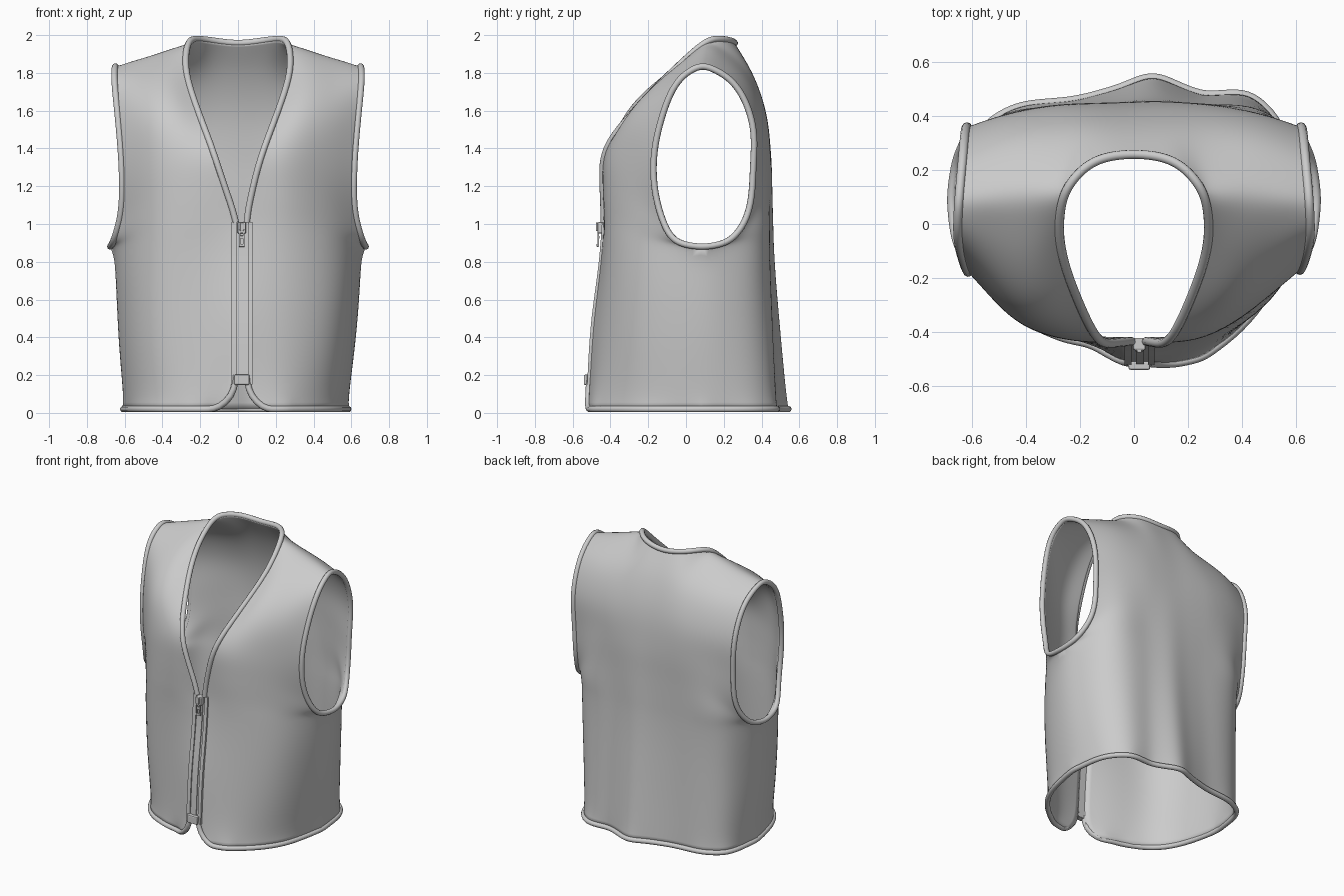
import bpy, bmesh, math
from mathutils import Vector as V

if "Cube" in bpy.data.objects:
    bpy.data.objects.remove(bpy.data.objects["Cube"])

N = 12  # grid rows per key row
A = 2 * N  # grid row where the armholes begin

# Front half panel: key rows from hem to shoulder, each from centre edge to side edge
FRONT = [
    [(.03, -.52, .02), (.27, -.475, .02), (.49, -.265, .02), (.59, .09, .02)],
    [(.03, -.495, .45), (.28, -.44, .45), (.53, -.275, .45), (.65, .09, .45)],
    [(.03, -.445, .87), (.28, -.42, .87), (.54, -.255, .87), (.68, .09, .875)],
    [(.03, -.435, 1.02), (.26, -.425, 1.0), (.51, -.27, .98), (.66, -.06, .91)],
    [(.07, -.44, 1.18), (.25, -.43, 1.16), (.48, -.29, 1.13), (.62, -.135, 1.05)],
    [(.13, -.435, 1.38), (.27, -.415, 1.36), (.46, -.30, 1.33), (.615, -.175, 1.3)],
    [(.205, -.29, 1.58), (.32, -.315, 1.58), (.48, -.25, 1.56), (.635, -.13, 1.56)],
    [(.28, -.05, 1.83), (.38, -.11, 1.79), (.52, -.08, 1.77), (.655, -.03, 1.775)],
    [(.265, .12, 1.985), (.39, .11, 1.94), (.52, .10, 1.895), (.65, .09, 1.85)]]
# Back half panel: key rows from hem to shoulder, each from the middle to the side edge
BACK = [
    [(0, .50, .02), (.15, .495, .02), (.30, .48, .02), (.52, .38, .02), (.59, .09, .02)],
    [(0, .47, .45), (.15, .47, .45), (.30, .46, .45), (.54, .37, .45), (.65, .09, .45)],
    [(0, .45, .87), (.15, .45, .87), (.30, .445, .87), (.54, .38, .87), (.68, .09, .875)],
    [(0, .45, 1.0), (.15, .45, 1.0), (.29, .445, .99), (.52, .40, .98), (.66, .23, .91)],
    [(0, .45, 1.15), (.15, .45, 1.15), (.28, .445, 1.14), (.48, .41, 1.12), (.62, .325, 1.04)],
    [(0, .45, 1.35), (.15, .45, 1.35), (.28, .445, 1.34), (.47, .41, 1.33), (.615, .355, 1.3)],
    [(0, .42, 1.6), (.15, .425, 1.59), (.28, .425, 1.57), (.47, .40, 1.55), (.625, .355, 1.53)],
    [(0, .35, 1.8), (.15, .35, 1.8), (.27, .335, 1.79), (.46, .31, 1.77), (.635, .25, 1.755)],
    [(0, .26, 1.955), (.16, .23, 1.975), (.265, .12, 1.985), (.46, .11, 1.915), (.65, .09, 1.85)]]


def clamp(t):
    return max(0.0, min(1.0, t))


def spline(pts, n, breaks=()):
    """Smooth curve through pts (chord-length tangents), with corners at the break indices."""
    pts = [V(p) for p in pts]
    stops = [0, *breaks, len(pts) - 1]
    out = [pts[0]]
    for a, b in zip(stops, stops[1:]):
        q = pts[a:b + 1]
        q = [2 * q[0] - q[1]] + q + [2 * q[-1] - q[-2]]
        for i in range(1, len(q) - 2):
            p0, p1, p2, p3 = q[i - 1:i + 3]
            e, f, g = p1 - p0, p2 - p1, p3 - p2
            d, c, h = e.length, f.length, g.length
            m1 = (e / d * c + f / c * d) * (c / (d + c))
            m2 = (f / c * h + g / h * c) * (c / (c + h))
            for k in range(1, n + 1):
                t = k / n
                s = t * t * (3 - 2 * t)
                out.append(p1 * (1 - s) + p2 * s + m1 * (t * (1 - t) ** 2) - m2 * (t * t * (1 - t)))
    return out


def drape(p):
    """Rounded front corners, off-centre opening and cloth folds."""
    x, y, z = p
    w = clamp(-y / .3)
    near = clamp(1 - abs(x) / .3) * w
    s = 1 if x > 0 else -1
    nx = x + .02 * near * clamp((1.3 - z) / .3) + s * .1 * near * clamp((.2 - z) / .18) ** 3.5
    if x < 0:
        y += .07 * clamp(1 - z) * w * clamp((abs(nx) - .03) / .12)
        y -= .05 * w * math.exp(-((x + .46) / .13) ** 2)
        nx -= .025 * clamp(1 - z / .6) * clamp(abs(x) / .6)
    fade = clamp(1 - z / 1.4) * clamp((y - .1) / .25)
    for cx, wd, amp in ((.07, .1, .045), (.43, .09, .035), (.26, .06, -.01), (-.25, .15, -.035), (-.5, .08, -.01)):
        y += amp * fade * math.exp(-((x - cx) / wd) ** 2)
    return V((nx, y, z))


def panel(rows, n, sides, row_breaks):
    """Dense grid through the key rows; side columns turn a corner at the armhole."""
    cols = [spline(c, N, (2,) if i in sides else ()) for i, c in enumerate(zip(*rows))]
    keys = list(zip(*cols))
    return [[drape(p) for p in spline(r, n, row_breaks if j == len(keys) - 1 else ())]
            for j, r in enumerate(keys)]


def flip(p):
    return (-p[0], p[1], p[2])


def relax(pts, times, cyclic=False):
    """Smooth a line of shared points in place."""
    m = len(pts)
    for _ in range(times):
        old = [p.copy() for p in pts]
        for i in range(0 if cyclic else 1, m if cyclic else m - 1):
            pts[i][:] = (old[i - 1] + 2 * old[i] + old[(i + 1) % m]) / 4


right = panel(FRONT, 8, (3,), ())
left = panel([[flip(p) for p in r] for r in FRONT], 8, (3,), ())
back = panel([[flip(p) for p in r[:0:-1]] + r for r in BACK], 12, (0, 8), (2, 6))
# Share the points of the shoulder and side seams
right[-1], left[-1] = back[-1][72:], back[-1][24::-1]
for i in range(A + 1):
    right[i][-1], left[i][-1] = back[i][96], back[i][0]

# Soften armhole and neck lines
armholes = {name: [r[-1] for r in front[A:]] + [r[col] for r in back[-2:A:-1]]
            for name, front, col in (("right", right, 96), ("left", left, 0))}
for loop in armholes.values():
    relax(loop, 20, True)
redge, ledge = [r[0] for r in right], [r[0] for r in left]
neck = ([p for p in redge[:-1] if p.z > 1] + back[-1][72:23:-1] + [p for p in ledge[-2::-1] if p.z > 1])
relax(neck, 25)


def add_mesh(name, bm):
    bmesh.ops.recalc_face_normals(bm, faces=bm.faces)
    me = bpy.data.meshes.new(name)
    bm.to_mesh(me)
    bm.free()
    ob = bpy.data.objects.new(name, me)
    bpy.context.collection.objects.link(ob)
    return ob


def skin(bm, grid, loop=False):
    vs = [[bm.verts.new(p) for p in r] for r in grid]
    for a, b in zip(vs, vs[1:]):
        for i in range(len(a) if loop else len(a) - 1):
            j = (i + 1) % len(a)
            bm.faces.new((a[i], a[j], b[j], b[i]))
    return vs


# Cloth shell, relaxed inside its borders
bm = bmesh.new()
for g in (right, left, back):
    skin(bm, g)
bmesh.ops.remove_doubles(bm, verts=bm.verts, dist=.0005)
inner = [v for v in bm.verts if not v.is_boundary]
for _ in range(30):
    bmesh.ops.smooth_vert(bm, verts=inner, factor=.5, use_axis_x=True, use_axis_y=True, use_axis_z=True)
vest = add_mesh("vest_cloth", bm)
# Make sure the cloth faces outwards, then thicken it inwards
if sum(f.normal.y * f.center.y * f.area for f in vest.data.polygons) < 0:
    vest.data.flip_normals()
for f in vest.data.polygons:
    f.use_smooth = True
mod = vest.modifiers.new("thickness", 'SOLIDIFY')
mod.thickness, mod.offset = .016, -1


# Piped edges
def piping(name, pts, cyclic=False, r=.017):
    cu = bpy.data.curves.new(name, 'CURVE')
    cu.dimensions, cu.bevel_depth, cu.bevel_resolution, cu.use_fill_caps = '3D', r, 3, True
    path = [pts[0]]
    for p in pts[1:]:
        if (p - path[-1]).length > .004:
            path.append(p)
    sp = cu.splines.new('POLY')
    sp.points.add(len(path) - 1)
    for q, p in zip(sp.points, path):
        q.co = (*p, 1)
    sp.use_cyclic_u = cyclic
    bpy.context.collection.objects.link(bpy.data.objects.new(name, cu))


for name, loop in armholes.items():
    piping("armhole_piping_" + name, loop, True)
piping("neck_piping", neck)
low = [i for i, p in enumerate(redge) if 0 < i and p.z < .22]
hem = [redge[i] for i in low[::-1]] + right[0] + back[0][95:0:-1] + left[0][::-1] + [ledge[i] for i in low]
hem = [p.copy() for p in hem]
relax(hem, 3)
piping("hem_piping", hem)

# Zip tapes and chain follow the front opening
mid = [(a + b) / 2 for a, b in zip(redge, ledge)]


def at(z):
    for a, b in zip(mid, mid[1:]):
        if a.z <= z <= b.z:
            return V((.02, a.y + (b.y - a.y) * (z - a.z) / (b.z - a.z), z))


def strip(name, x0, x1, y0, y1, z0, z1):
    bm = bmesh.new()
    grid = []
    for i in range(25):
        c = at(z0 + (z1 - z0) * i / 24)
        grid.append([c + V(o) for o in ((x0, y0, 0), (x1, y0, 0), (x1, y1, 0), (x0, y1, 0))])
    vs = skin(bm, grid, True)
    bm.faces.new(vs[0])
    bm.faces.new(vs[-1])
    add_mesh(name, bm)


strip("zip_tape_left", -.055, -.029, -.01, .012, .15, 1.01)
strip("zip_tape_right", .032, .056, -.01, .012, .15, 1.01)
strip("zip_chain", -.03, .033, -.002, .012, .15, 1.01)
strip("zip_ridge", -.012, .018, -.008, .012, .15, 1.01)


# Zip hardware
def fitting(name, z, off, size):
    bm = bmesh.new()
    for v in bmesh.ops.create_cube(bm, size=1)['verts']:
        v.co = V([a * b for a, b in zip(v.co, size)]) + at(z) + V(off)
    ob = add_mesh(name, bm)
    m = ob.modifiers.new("round", 'BEVEL')
    m.width, m.segments = min(size) * .2, 2


fitting("zip_bottom_stop", .175, (0, -.012, 0), (.08, .034, .055))
fitting("zip_slider", .98, (0, -.015, 0), (.046, .034, .06))
fitting("slider_bridge", .985, (0, -.032, 0), (.018, .018, .045))
for s in (-1, 1):
    fitting("puller_side", .925, (s * .011, -.024, 0), (.008, .01, .09))
for z in (.968, .93, .887):
    fitting("puller_bar", z, (0, -.024, 0), (.03, .01, .016))
